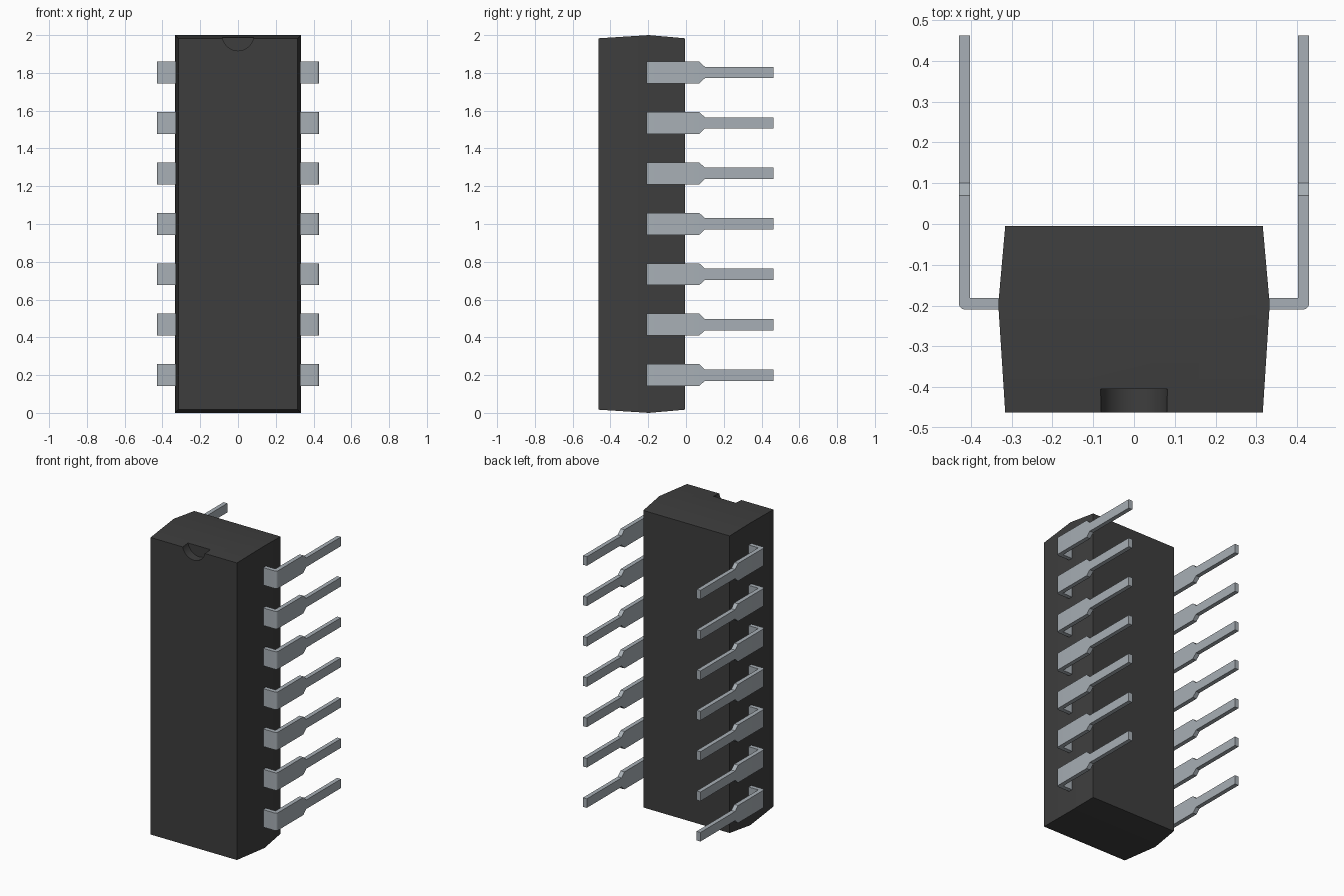
import bpy, bmesh, math

cube = bpy.data.objects.get("Cube")
if cube:
    bpy.data.objects.remove(cube, do_unlink=True)


def material(name, rgb):
    m = bpy.data.materials.new(name)
    m.use_nodes = True
    m.diffuse_color = (*rgb, 1)
    bsdf = next(n for n in m.node_tree.nodes if n.type == 'BSDF_PRINCIPLED')
    bsdf.inputs["Base Color"].default_value = (*rgb, 1)
    return m


black = material("black plastic", (0.048, 0.048, 0.048))
tin = material("tinned metal", (0.39, 0.43, 0.465))


def loft(name, rings, mat):
    """Skin a list of four-corner rings and cap both ends."""
    bm = bmesh.new()
    loops = [[bm.verts.new(p) for p in ring] for ring in rings]
    for a, b in zip(loops, loops[1:]):
        for i in range(4):
            j = (i + 1) % 4
            bm.faces.new((a[i], a[j], b[j], b[i]))
    bm.faces.new(loops[0])
    bm.faces.new(loops[-1])
    bmesh.ops.remove_doubles(bm, verts=bm.verts, dist=1e-5)
    bmesh.ops.recalc_face_normals(bm, faces=bm.faces)
    mesh = bpy.data.meshes.new(name)
    bm.to_mesh(mesh)
    bm.free()
    mesh.materials.append(mat)
    ob = bpy.data.objects.new(name, mesh)
    bpy.context.collection.objects.link(ob)
    return ob


def activate(ob):
    bpy.ops.object.select_all(action='DESELECT')
    ob.select_set(True)
    bpy.context.view_layer.objects.active = ob


def smooth(ob):
    activate(ob)
    bpy.ops.object.shade_smooth_by_angle(angle=math.radians(30))


# Package body: two shallow frustums meeting at a ridge
def body_ring(y, hx, inset):
    lo, hi = inset, 2 - inset
    return [(-hx, y, lo), (hx, y, lo), (hx, y, hi), (-hx, y, hi)]


body = loft("body", [body_ring(-0.463, 0.316, 0.017),
                     body_ring(-0.197, 0.333, 0),
                     body_ring(-0.005, 0.316, 0.017)], black)

# Half-round orientation notch in the top front edge
bpy.ops.mesh.primitive_cylinder_add(vertices=48, radius=0.083, depth=0.2,
                                    location=(0, -0.505, 2),
                                    rotation=(math.pi / 2, 0, 0))
cutter = bpy.context.object
cutter.name = "notch_cutter"
cutter.hide_render = True
cutter.data.materials.append(black)
cut = body.modifiers.new("notch", 'BOOLEAN')
cut.operation = 'DIFFERENCE'
cut.solver = 'EXACT'
cut.object = cutter
activate(body)
bpy.ops.object.modifier_apply(modifier=cut.name)
bpy.data.objects.remove(cutter, do_unlink=True)
smooth(body)

# Leads: flat strip leaving the ridge, bent back, tapering to a thin pin
OUT, IN, FRONT, BACK, R = 0.43, 0.402, -0.21, -0.182, 0.016
WIDE, THIN = 0.058, 0.03


def lead_ring(inner, outer, half):
    return [(*inner, -half), (*outer, -half), (*outer, half), (*inner, half)]


def lead_rings():
    rings = [lead_ring((0.3, BACK), (0.3, FRONT), WIDE)]
    for k in range(7):
        a = math.pi / 2 * (k / 6 - 1)
        outer = (OUT - R + R * math.cos(a), FRONT + R + R * math.sin(a))
        rings.append(lead_ring((IN, BACK), outer, WIDE))
    for y, half in ((0.07, WIDE), (0.1, THIN), (0.463, THIN)):
        rings.append(lead_ring((IN, y), (OUT, y), half))
    return rings


for side, sx in (("left", 1), ("right", -1)):
    rings = [[(sx * x, y, z) for x, y, z in ring] for ring in lead_rings()]
    first = loft(f"{side}_lead_1", rings, tin)
    smooth(first)
    first.location.z = 0.2
    for i in range(1, 7):
        lead = first.copy()
        lead.name = f"{side}_lead_{i + 1}"
        lead.location.z = 0.2 + i * 0.267
        bpy.context.collection.objects.link(lead)
